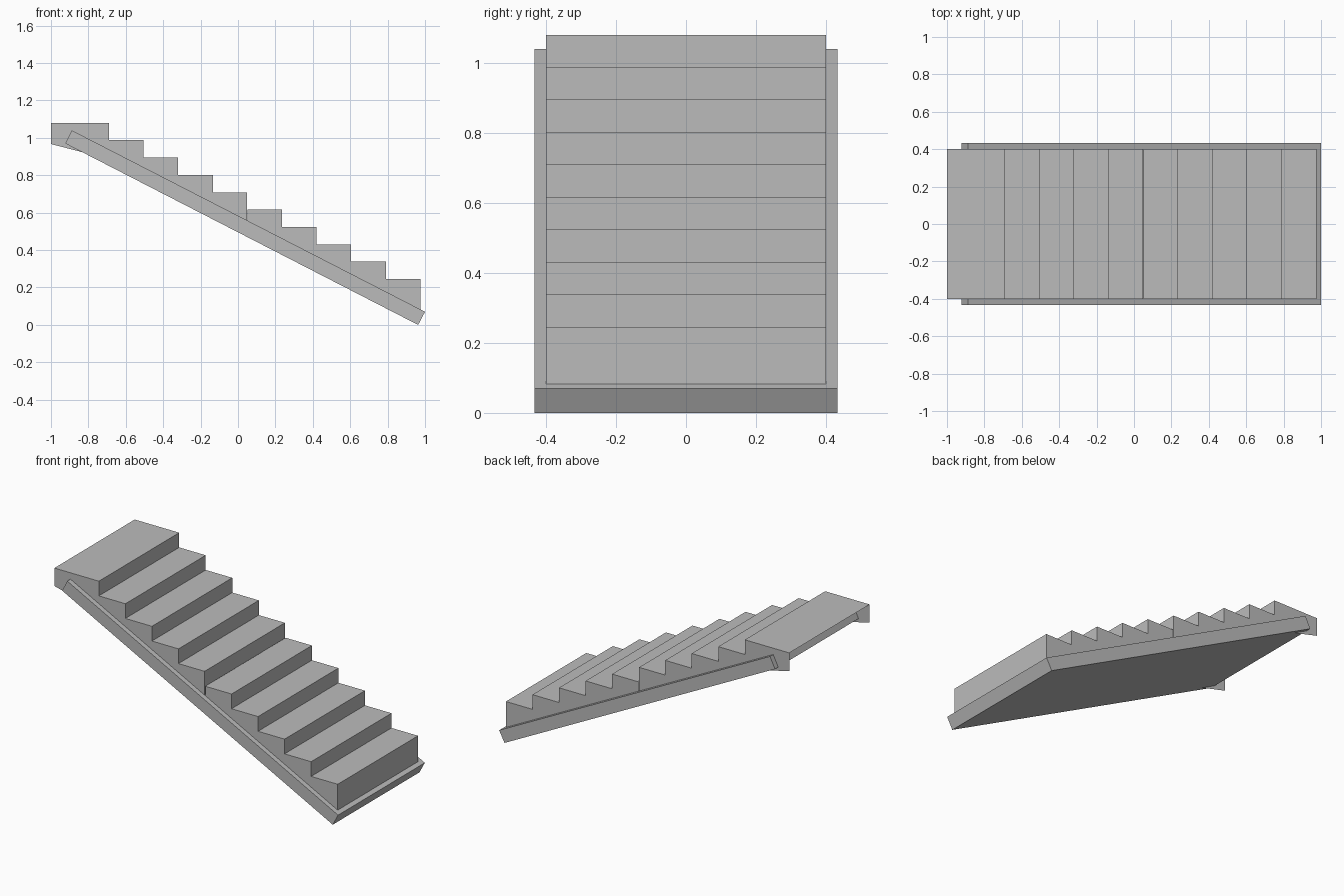
import bpy
import bmesh

if "Cube" in bpy.data.objects:
    bpy.data.objects.remove(bpy.data.objects["Cube"], do_unlink=True)

# Single grey finish
grey = bpy.data.materials.new("concrete_grey")
grey.use_nodes = True
GREY = (0.5, 0.5, 0.5, 1)
grey.diffuse_color = GREY
grey.node_tree.nodes["Principled BSDF"].inputs["Base Color"].default_value = GREY

RUN, RISE = 0.185, 0.0927      # one step
FIRST_X, TOP_Z = -0.69, 1.08   # first riser and landing height


def extrude_profile(name, points, half_width, open_edges=()):
    """Sweep an x-z outline across y, leaving the listed outline edges open."""
    bm = bmesh.new()
    front = [bm.verts.new((x, -half_width, z)) for x, z in points]
    back = [bm.verts.new((x, half_width, z)) for x, z in points]
    bm.faces.new(front)
    bm.faces.new(back[::-1])
    n = len(points)
    for i in range(n):
        if i not in open_edges:
            j = (i + 1) % n
            bm.faces.new((front[i], back[i], back[j], front[j]))
    bmesh.ops.recalc_face_normals(bm, faces=bm.faces)
    # Keep the sides facing outward on open shells
    bm.faces.ensure_lookup_table()
    if bm.faces[0].normal.y > 0:
        bmesh.ops.reverse_faces(bm, faces=bm.faces)
    mesh = bpy.data.meshes.new(name)
    bm.to_mesh(mesh)
    bm.free()
    mesh.materials.append(grey)
    obj = bpy.data.objects.new(name, mesh)
    bpy.context.collection.objects.link(obj)
    return obj


def slab_middle(x):
    return 0.54 - 0.514 * x


def flight(name, first, last, start_x, end_x, lower_left):
    """Hollow run of steps, open underneath and at its upper end."""
    points = [(start_x, TOP_Z - first * RISE)]
    for i in range(first, last + 1):
        x = end_x if i == last else FIRST_X + i * RUN
        points.append((x, TOP_Z - i * RISE))
        if i < last:
            points.append((x, TOP_Z - (i + 1) * RISE))
    points.append((end_x, slab_middle(end_x)))
    bottom = len(points) - 1
    points += lower_left
    return extrude_profile(name, points, 0.4, range(bottom, len(points)))


# Sloping support slab
extrude_profile("support_slab",
                [(0.963, 0), (1.0, 0.07), (-0.888, 1.04), (-0.923, 0.97)], 0.432)

# Upper steps with the landing, and lower steps
flight("upper_steps", 0, 4, -1.0, 0.047, [(-0.78, 0.91), (-1.0, 0.967)])
flight("lower_steps", 5, 9, 0.052, 0.975, [(0.052, slab_middle(0.052))])
